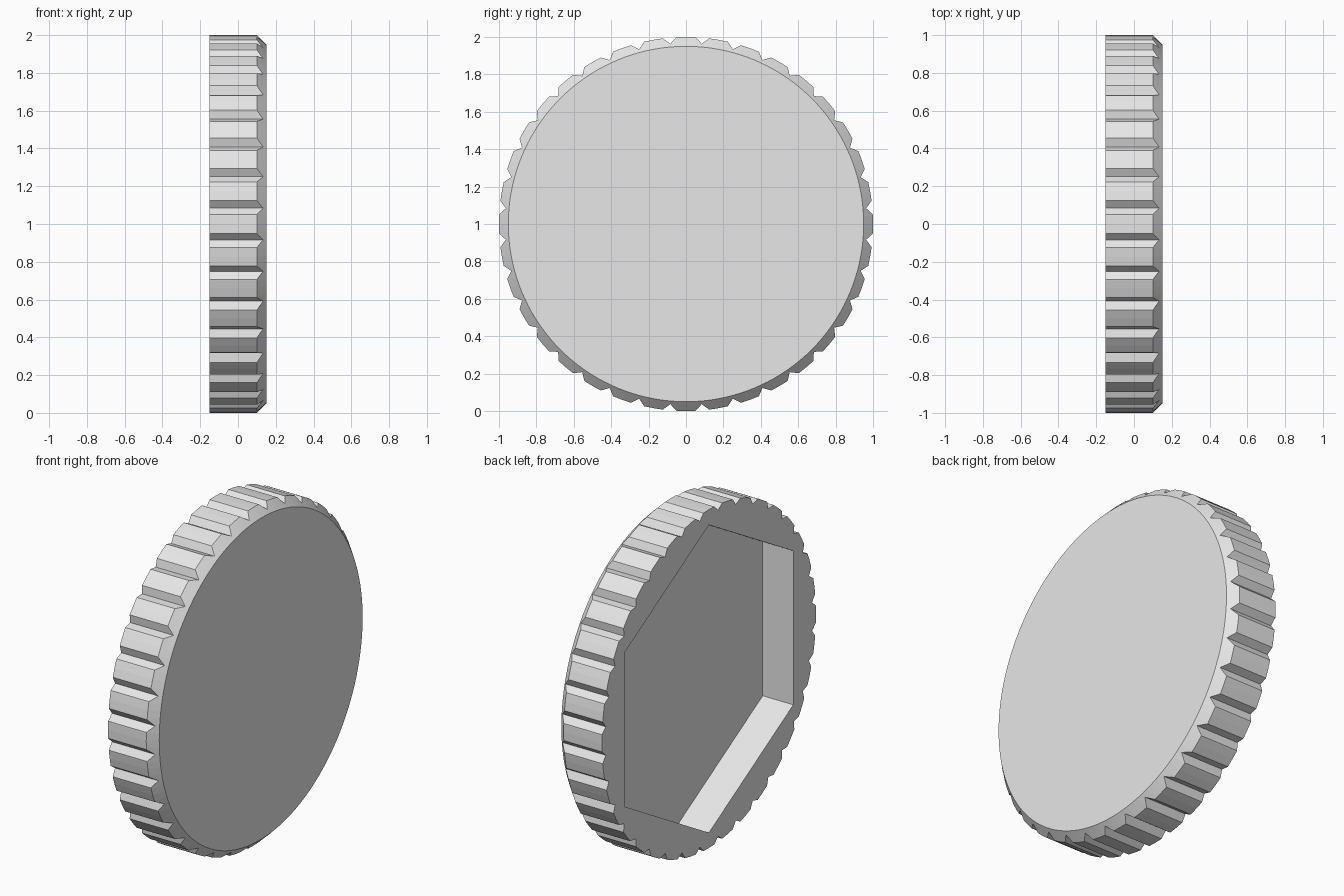
import bpy
import bmesh
from math import cos, sin, pi, radians
from mathutils import Matrix

cube = bpy.data.objects.get("Cube")
if cube:
    bpy.data.objects.remove(cube, do_unlink=True)

GRIP_COUNT = 36
SEGMENTS = 144

grey = bpy.data.materials.new("light grey")
grey.use_nodes = True
colour = (0.8, 0.8, 0.8, 1)
grey.diffuse_color = colour
grey.node_tree.nodes["Principled BSDF"].inputs["Base Color"].default_value = colour


def circle(radius, count):
    """Points (y, z) of a regular polygon with a corner at the top."""
    return [(radius * sin(2 * pi * i / count), radius * cos(2 * pi * i / count))
            for i in range(count)]


def loft(bm, sections):
    """Closed solid through (x, outline) sections."""
    rings = [[bm.verts.new((x, y, z)) for y, z in outline] for x, outline in sections]
    for a, b in zip(rings, rings[1:]):
        for i in range(len(a)):
            j = (i + 1) % len(a)
            bm.faces.new((a[i], a[j], b[j], b[i]))
    bm.faces.new(rings[0])
    bm.faces.new(rings[-1])
    return [v for ring in rings for v in ring]


def finish(bm, name):
    bmesh.ops.recalc_face_normals(bm, faces=bm.faces[:])
    mesh = bpy.data.meshes.new(name)
    bm.to_mesh(mesh)
    bm.free()
    mesh.materials.append(grey)
    obj = bpy.data.objects.new(name, mesh)
    bpy.context.collection.objects.link(obj)
    obj.location.z = 1
    return obj


# Disc with a chamfered rim on its closed side
bm = bmesh.new()
rim = circle(1, SEGMENTS)
loft(bm, [(-0.15, rim), (0.10, rim), (0.15, circle(0.95, SEGMENTS))])
disc = finish(bm, "grip_disc")

# V-shaped grooves around the rim
bm = bmesh.new()
vee = [(0, 0.967), (0.071, 1.03), (-0.071, 1.03)]
for i in range(GRIP_COUNT):
    verts = loft(bm, [(-0.3, vee), (0.3, vee)])
    turn = Matrix.Rotation(radians(5) + 2 * pi * i / GRIP_COUNT, 3, 'X')
    bmesh.ops.rotate(bm, verts=verts, matrix=turn)
grooves = finish(bm, "groove_cutter")

# Six-sided pocket in the open side
bm = bmesh.new()
hexagon = circle(0.91, 6)
loft(bm, [(-0.3, hexagon), (0.05, hexagon)])
pocket = finish(bm, "pocket_cutter")

for cutter in (grooves, pocket):
    cutter.hide_render = True
    cutter.hide_set(True)
    cut = disc.modifiers.new(cutter.name, 'BOOLEAN')
    cut.operation = 'DIFFERENCE'
    cut.solver = 'EXACT'
    cut.object = cutter

# Bake the cuts and drop the cutters
bpy.context.view_layer.update()
graph = bpy.context.evaluated_depsgraph_get()
baked = bpy.data.meshes.new_from_object(disc.evaluated_get(graph))
disc.modifiers.clear()
disc.data = baked
for cutter in (grooves, pocket):
    bpy.data.objects.remove(cutter, do_unlink=True)
